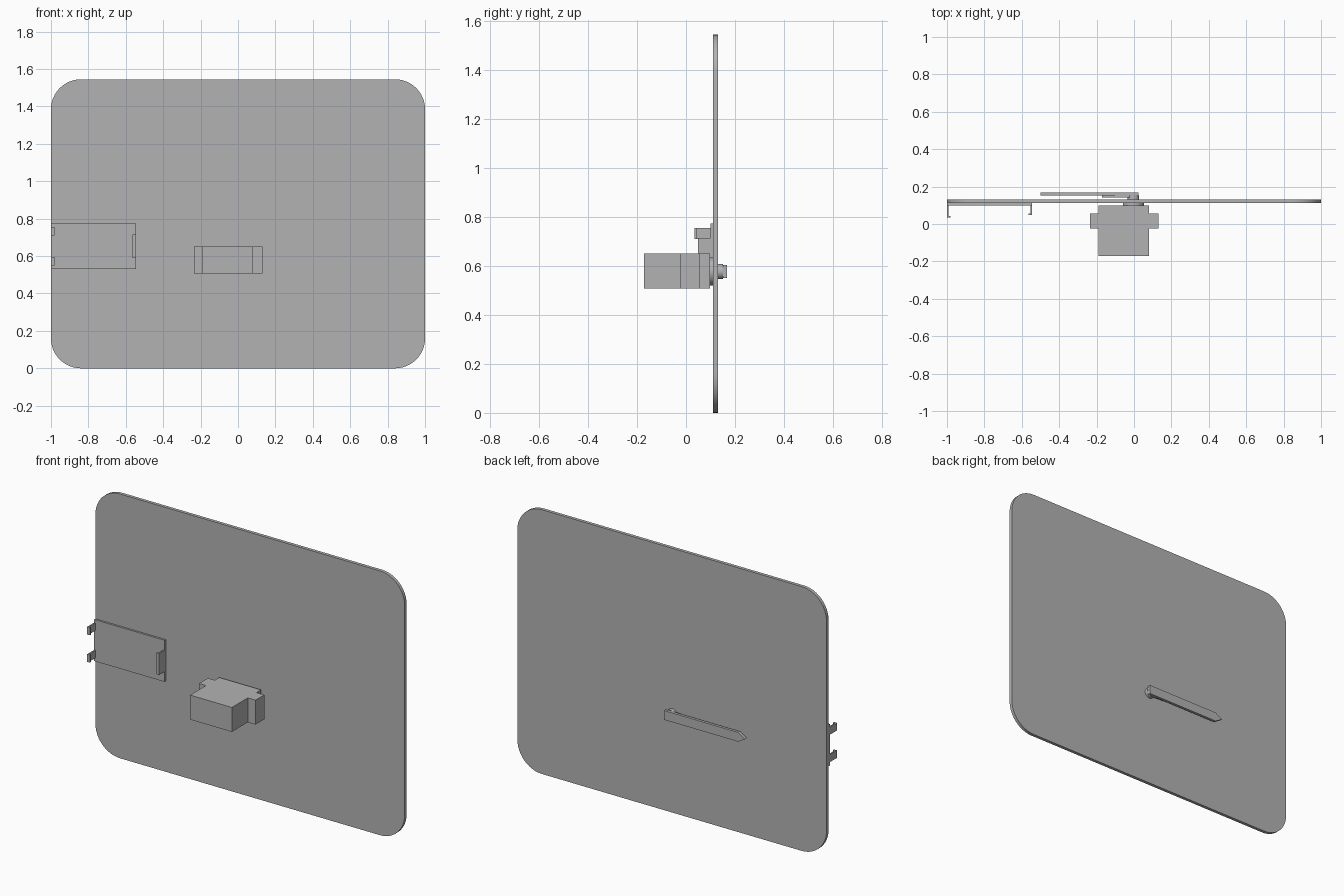
import bpy, bmesh
from math import sin, cos, pi, radians

if "Cube" in bpy.data.objects:
    bpy.data.objects.remove(bpy.data.objects["Cube"], do_unlink=True)

# Single flat grey
GREY = (0.45, 0.45, 0.45, 1)
grey = bpy.data.materials.new("plain grey")
grey.use_nodes = True
grey.diffuse_color = GREY
grey.node_tree.nodes["Principled BSDF"].inputs["Base Color"].default_value = GREY


def extrude(name, outline, low, high, axis="Y", smooth=False):
    """Solid from an (x, z) outline along y, or an (x, y) outline along z."""
    def place(a, b, d):
        return (a, d, b) if axis == "Y" else (a, b, d)
    bm = bmesh.new()
    base = bm.faces.new([bm.verts.new(place(a, b, low)) for a, b in outline])
    moved = bmesh.ops.extrude_face_region(bm, geom=[base])["geom"]
    bmesh.ops.translate(bm, vec=place(0, 0, high - low),
                        verts=[v for v in moved if isinstance(v, bmesh.types.BMVert)])
    bmesh.ops.recalc_face_normals(bm, faces=bm.faces)
    mesh = bpy.data.meshes.new(name)
    bm.to_mesh(mesh)
    bm.free()
    mesh.materials.append(grey)
    obj = bpy.data.objects.new(name, mesh)
    bpy.context.collection.objects.link(obj)
    if smooth:
        bpy.ops.object.select_all(action="DESELECT")
        obj.select_set(True)
        bpy.context.view_layer.objects.active = obj
        bpy.ops.object.shade_smooth_by_angle(angle=radians(30))
    return obj


def arc(x, z, r, start, end, steps):
    angles = [radians(start + (end - start) * i / steps) for i in range(steps + 1)]
    return [(x + r * cos(t), z + r * sin(t)) for t in angles]


def disc(name, x, z, r, low, high):
    return extrude(name, arc(x, z, r, 0, 352.5, 47), low, high, smooth=True)


def rect(x0, x1, z0, z1):
    return [(x0, z0), (x1, z0), (x1, z1), (x0, z1)]


# Rounded panel
R, TOP = 0.16, 1.545
corners = [(1 - R, TOP - R), (R - 1, TOP - R), (R - 1, R), (1 - R, R)]
panel = [p for i, (x, z) in enumerate(corners) for p in arc(x, z, R, 90 * i, 90 * i + 90, 12)]
extrude("panel", panel, 0.111, 0.130, smooth=True)

# Bracket plate with folded clips
extrude("bracket_plate", rect(-1, -0.545, 0.53, 0.773), 0.100, 0.111)


def clip(name, x, inward, front, z0, z1):
    """L-shaped tab reaching forward from the plate, with a short inward lip."""
    t, lip = 0.008 * inward, 0.018 * inward
    outline = [(x, 0.105), (x, front), (x + lip, front), (x + lip, front + 0.008),
               (x + t, front + 0.008), (x + t, 0.105)]
    extrude(name, outline, z0, z1, axis="Z")


clip("upper_clip", -1, 1, 0.035, 0.71, 0.755)
clip("lower_clip", -1, 1, 0.035, 0.55, 0.595)
clip("inner_clip", -0.545, -1, 0.049, 0.59, 0.715)

# Motor body with mounting ears, as one stepped outline
motor = [(-0.19, -0.171), (0.08, -0.171), (0.08, -0.024), (0.13, -0.024),
         (0.13, 0.057), (0.08, 0.057), (0.08, 0.099), (-0.19, 0.099),
         (-0.19, 0.057), (-0.235, 0.057), (-0.235, -0.024), (-0.19, -0.024)]
extrude("motor", motor, 0.508, 0.651, axis="Z")

# Shaft and its collars
SX, SZ = -0.003, 0.577
disc("shaft_collar", SX, SZ, 0.057, 0.099, 0.111)
disc("shaft", SX, SZ, 0.024, 0.10, 0.14)
disc("hub", SX, SZ, 0.031, 0.130, 0.152)

# Tapered horn arm behind the pointer
horn = [(SX, SZ + 0.025), (-0.15, SZ + 0.016)] + arc(-0.156, SZ, 0.016, 90, 270, 8)
horn += [(-0.15, SZ - 0.016), (SX, SZ - 0.025)]
extrude("horn_arm", horn, 0.141, 0.152)

# Pointer with an arrow tip
pointer = [(0.025, SZ - 0.027), (0.025, SZ + 0.027), (-0.455, SZ + 0.027),
           (-0.5, SZ), (-0.455, SZ - 0.027)]
extrude("pointer", pointer, 0.152, 0.168)
